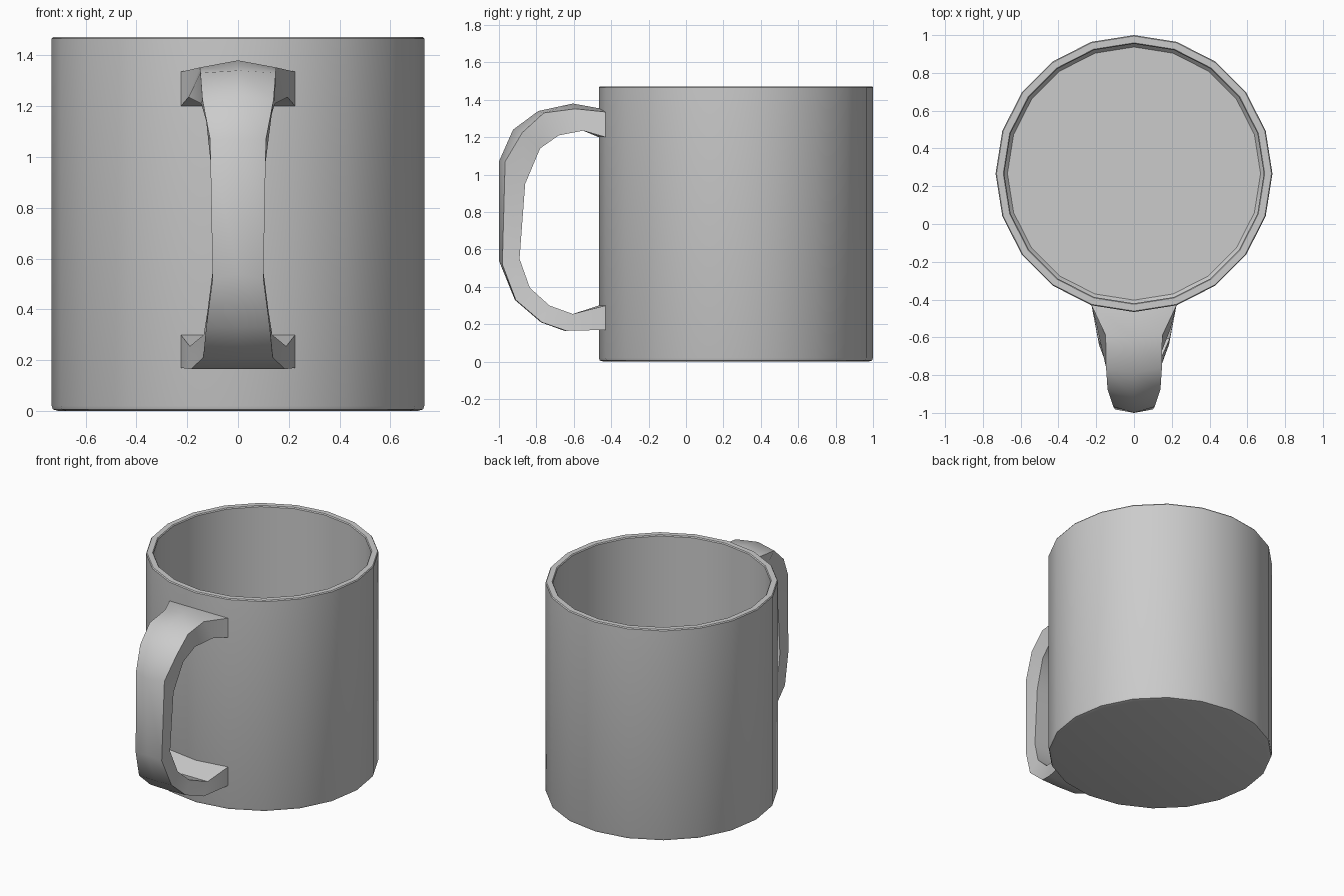
import bpy, bmesh
from math import cos, sin, pi, radians

if "Cube" in bpy.data.objects:
    bpy.data.objects.remove(bpy.data.objects["Cube"])

CY, SIDES = 0.267, 20


def make_object(name, bm, angle):
    bmesh.ops.recalc_face_normals(bm, faces=bm.faces)
    mesh = bpy.data.meshes.new(name)
    bm.to_mesh(mesh)
    bm.free()
    obj = bpy.data.objects.new(name, mesh)
    bpy.context.collection.objects.link(obj)
    bpy.ops.object.select_all(action='DESELECT')
    obj.select_set(True)
    bpy.context.view_layer.objects.active = obj
    bpy.ops.object.shade_smooth_by_angle(angle=radians(angle))
    return obj


def bridge(bm, a, b):
    n = len(a)
    for i in range(n):
        j = (i + 1) % n
        bm.faces.new((a[i], a[j], b[j], b[i]))


# Cup body: 20-sided lathe, outside wall, rim, inside wall and floor
profile = [(0.705, 0.0), (0.728, 0.006), (0.733, 0.02), (0.733, 1.465),
           (0.728, 1.472), (0.692, 1.472), (0.687, 1.465),
           (0.687, 0.07), (0.67, 0.05)]
bm = bmesh.new()
rings = []
for r, z in profile:
    rings.append([bm.verts.new((r * cos(2 * pi * i / SIDES),
                                CY + r * sin(2 * pi * i / SIDES), z))
                  for i in range(SIDES)])
for a, b in zip(rings, rings[1:]):
    bridge(bm, a, b)
bm.faces.new(rings[0])
bm.faces.new(rings[-1])
make_object("cup_body", bm, 30)

# Handle: each section is outer ridge y,z / outer edge y,z, half width /
# inner edge y,z, half width
sections = [
    (-0.466, 1.355, -0.43, 1.335, 0.225, -0.43, 1.20, 0.225),
    (-0.605, 1.38, -0.59, 1.352, 0.15, -0.55, 1.235, 0.195),
    (-0.79, 1.34, -0.76, 1.33, 0.148, -0.68, 1.21, 0.145),
    (-0.925, 1.24, -0.875, 1.225, 0.14, -0.78, 1.14, 0.125),
    (-1.0, 1.07, -0.967, 1.07, 0.11, -0.86, 0.95, 0.105),
    (-1.0, 0.54, -0.982, 0.52, 0.10, -0.89, 0.55, 0.10),
    (-0.915, 0.33, -0.91, 0.33, 0.125, -0.835, 0.395, 0.12),
    (-0.775, 0.21, -0.77, 0.21, 0.137, -0.73, 0.30, 0.135),
    (-0.65, 0.165, -0.64, 0.165, 0.185, -0.605, 0.255, 0.19),
    (-0.466, 0.17, -0.43, 0.17, 0.225, -0.43, 0.30, 0.225),
]
bm = bmesh.new()
rings = []
for k, (my, mz, oy, oz, ow, iy, iz, iw) in enumerate(sections):
    iy_mid = -0.466 if k in (0, len(sections) - 1) else iy
    pts = [(0, my, mz), (ow, oy, oz), (iw, iy, iz),
           (0, iy_mid, iz), (-iw, iy, iz), (-ow, oy, oz)]
    rings.append([bm.verts.new(p) for p in pts])
for a, b in zip(rings, rings[1:]):
    bridge(bm, a, b)
make_object("handle", bm, 35)
